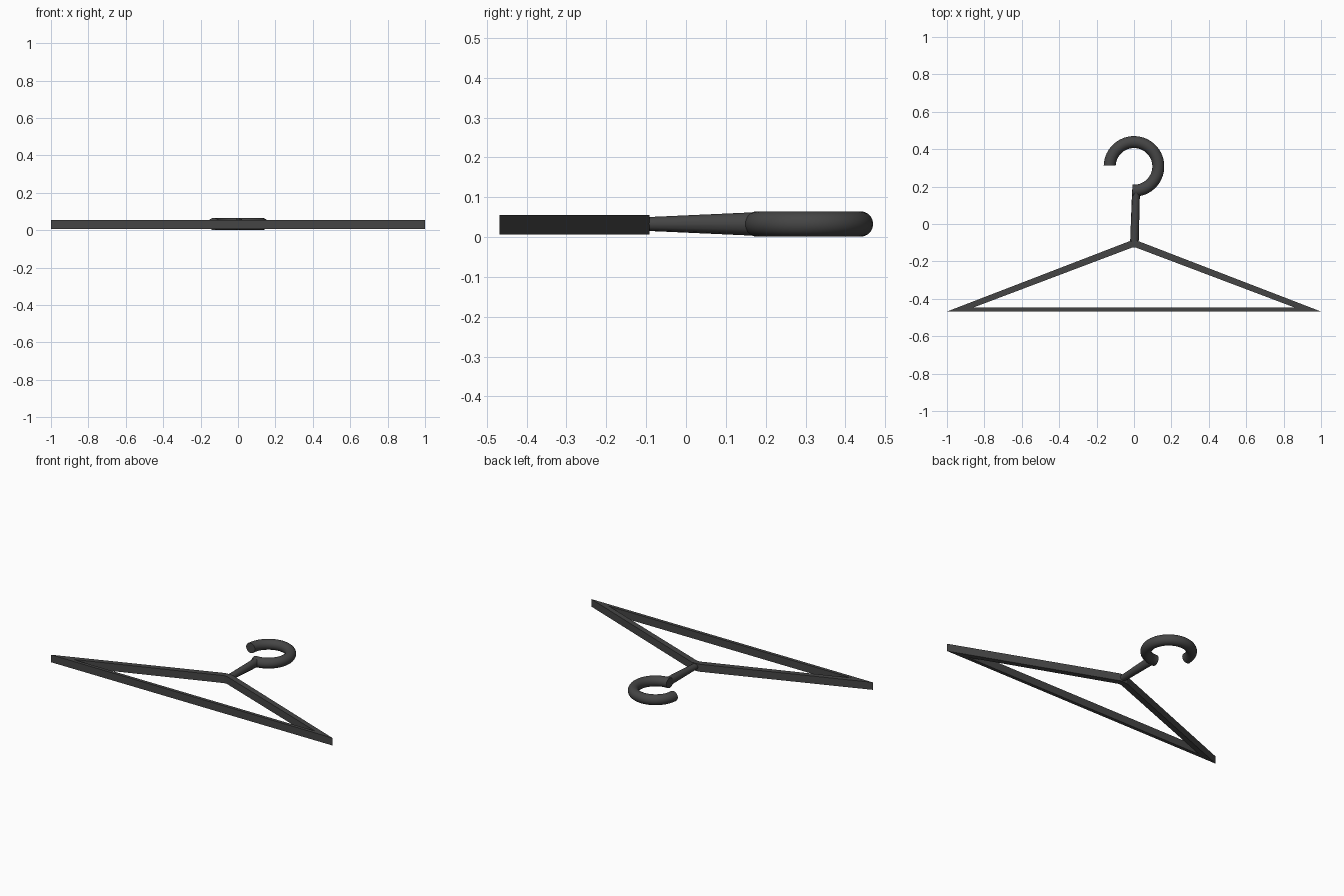
import bpy, bmesh, math

if "Cube" in bpy.data.objects:
    bpy.data.objects.remove(bpy.data.objects["Cube"])

ZC = 0.033  # mid-plane height


def make_object(name, bm, smooth=False):
    bmesh.ops.recalc_face_normals(bm, faces=bm.faces)
    mesh = bpy.data.meshes.new(name)
    bm.to_mesh(mesh)
    bm.free()
    ob = bpy.data.objects.new(name, mesh)
    bpy.context.collection.objects.link(ob)
    mat = bpy.data.materials.get("dark_plastic") or bpy.data.materials.new("dark_plastic")
    mat.diffuse_color = (0.06, 0.06, 0.06, 1)
    mat.use_nodes = True
    mat.node_tree.nodes["Principled BSDF"].inputs["Base Color"].default_value = mat.diffuse_color
    mesh.materials.append(mat)
    if smooth:
        bpy.ops.object.select_all(action='DESELECT')
        bpy.context.view_layer.objects.active = ob
        ob.select_set(True)
        bpy.ops.object.shade_smooth_by_angle(angle=math.radians(35))
    return ob


def skin(name, rings, smooth):
    """Join a list of point rings into a capped tube."""
    bm = bmesh.new()
    vr = [[bm.verts.new(p) for p in r] for r in rings]
    n = len(vr[0])
    for a, b in zip(vr, vr[1:]):
        for i in range(n):
            j = (i + 1) % n
            bm.faces.new((a[i], a[j], b[j], b[i]))
    bm.faces.new(vr[0])
    bm.faces.new(vr[-1])
    return make_object(name, bm, smooth)


# Triangular frame: outer and inner outlines, extruded
outer = [(-1, -0.468), (1, -0.468), (0.024, -0.092), (-0.024, -0.092)]
inner = [(-0.86, -0.447), (0.86, -0.447), (0.01, -0.126), (-0.01, -0.126)]
z0, z1 = 0.007, 0.055
bm = bmesh.new()
loops = [[bm.verts.new((x, y, z)) for x, y in pts]
         for pts, z in ((outer, z0), (outer, z1), (inner, z1), (inner, z0))]
for k in range(4):
    a, b = loops[k], loops[(k + 1) % 4]
    for i in range(4):
        j = (i + 1) % 4
        bm.faces.new((a[i], a[j], b[j], b[i]))
make_object("hanger_frame", bm)

# Hook: three-quarter ring with flat ends
CY, R, r, SEG, SIDES = 0.308, 0.13, 0.032, 36, 20
rings = []
for s in range(SEG + 1):
    t = math.radians(-94 + (178 + 94) * s / SEG)
    ring = []
    for i in range(SIDES):
        a = math.tau * i / SIDES
        d = R + r * math.cos(a)
        ring.append((d * math.cos(t), CY + d * math.sin(t), ZC + r * math.sin(a)))
    rings.append(ring)
skin("hook", rings, True)

# Neck: tapered rod from frame apex into the hook
stations = [(-0.104, 0.002, 0.023, 0.017), (0.185, 0.011, 0.021, 0.03)]
rings = [[(cx + w * math.cos(math.tau * i / 12), y, ZC + h * math.sin(math.tau * i / 12))
          for i in range(12)] for y, cx, w, h in stations]
skin("neck", rings, True)
